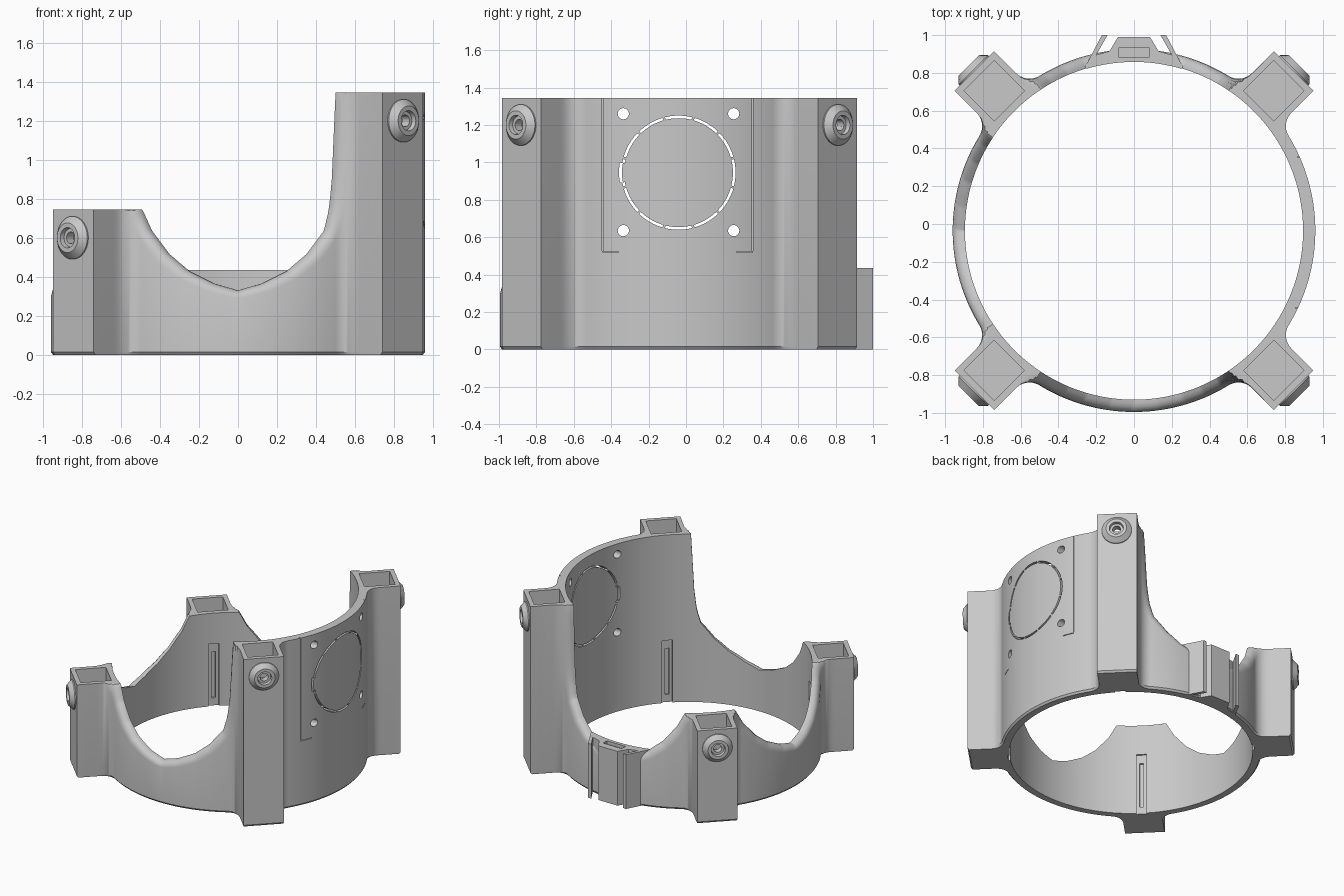
import bpy, bmesh
from math import sin, cos, radians, atan2, sqrt, pi
from mathutils import Matrix, Vector

if "Cube" in bpy.data.objects:
    bpy.data.objects.remove(bpy.data.objects["Cube"])

grey = bpy.data.materials.new("plain_grey")
grey.use_nodes = True
grey.diffuse_color = (0.58, 0.58, 0.58, 1)
grey.node_tree.nodes["Principled BSDF"].inputs["Base Color"].default_value = grey.diffuse_color

CY = -0.035                      # ring centre on y
R_IN, R_OUT = 0.895, 0.96
LOW, HIGH = 0.745, 1.345
POST_U, POST_H = 1.047, 0.148    # post distance from centre, half width
FILLET = 0.1
CENTRE = Matrix.Translation((0, CY, 0))
POSTS = [(45, HIGH), (135, LOW), (225, LOW), (315, HIGH)]


def finish(name, bm):
    bmesh.ops.recalc_face_normals(bm, faces=bm.faces)
    mesh = bpy.data.meshes.new(name)
    bm.to_mesh(mesh)
    bm.free()
    mesh.materials.append(grey)
    ob = bpy.data.objects.new(name, mesh)
    bpy.context.collection.objects.link(ob)
    return ob


def activate(ob):
    bpy.ops.object.select_all(action='DESELECT')
    ob.select_set(True)
    bpy.context.view_layer.objects.active = ob


def smooth(ob):
    activate(ob)
    bpy.ops.object.shade_smooth_by_angle(angle=radians(30))


def cut(ob, bm):
    tool = finish("cutter", bm)
    tool.hide_render = True
    mod = ob.modifiers.new("cut", 'BOOLEAN')
    mod.operation, mod.solver, mod.object = 'DIFFERENCE', 'EXACT', tool
    activate(ob)
    bpy.ops.object.modifier_apply(modifier=mod.name)
    bpy.data.objects.remove(tool)


def box(bm, lo, hi, frame=Matrix()):
    lo, hi = Vector(lo), Vector(hi)
    m = frame @ Matrix.Translation((lo + hi) / 2) @ Matrix.Diagonal((*(hi - lo), 1))
    bmesh.ops.create_cube(bm, size=1, matrix=m)


def rod(bm, r, x0, x1, y, z, frame=Matrix()):
    m = frame @ Matrix.Translation(((x0 + x1) / 2, y, z)) @ Matrix.Rotation(pi / 2, 4, 'Y')
    bmesh.ops.create_cone(bm, cap_ends=True, segments=24, radius1=r, radius2=r,
                          depth=x1 - x0, matrix=m)


def bridge(bm, a, b):
    for i in range(len(a)):
        j = (i + 1) % len(a)
        bm.faces.new((a[i], a[j], b[j], b[i]))


def prism(bm, start, end):
    a = [bm.verts.new(p) for p in start]
    b = [bm.verts.new(p) for p in end]
    bm.faces.new(a)
    bm.faces.new(b[::-1])
    bridge(bm, a, b)


def post_frame(angle):
    return CENTRE @ Matrix.Rotation(radians(angle), 4, 'Z')


# Outline of the ring with four filleted square posts on the diagonals
FACE_U = POST_U + POST_H
FIL_V = POST_H + FILLET
FIL_U = sqrt((R_OUT + FILLET) ** 2 - FIL_V ** 2)
A_CORNER = atan2(POST_H, FACE_U)
A_SIDE = atan2(POST_H, FIL_U)
A_RING = atan2(FIL_V, FIL_U)


def outer_radius(t):
    a = abs(t % (pi / 2) - pi / 4)
    if a <= A_CORNER + 1e-5:
        return FACE_U / cos(a)
    if a <= A_SIDE:
        return POST_H / sin(a)
    if a < A_RING:
        b = FIL_U * cos(a) + FIL_V * sin(a)
        c = FIL_U ** 2 + FIL_V ** 2 - FILLET ** 2
        return b - sqrt(max(b * b - c, 0))
    return R_OUT


# Scalloped rim heights
DIP = [(0, 0.33), (0.12, 0.365), (0.25, 0.43), (0.35, 0.515), (0.44, 0.635)]
RIM = {LOW: DIP + [(0.49, LOW)],
       HIGH: DIP + [(0.465, 0.74), (0.48, 0.88), (0.5, HIGH)]}


def rim(s, top):
    pts = RIM[top]
    s = max(s, 0)
    for (s0, z0), (s1, z1) in zip(pts, pts[1:]):
        if s <= s1:
            return z0 + (z1 - z0) * (s - s0) / (s1 - s0)
    return top


def rim_height(t, blend):
    # blend 0 is the inner edge, 1 the rounded-off outer edge
    x, y = R_IN * cos(t), R_IN * sin(t)
    if x > abs(y):
        return HIGH
    s = min(abs(x), abs(y))
    drop = 0.035 * min(max((0.53 - s) / 0.1, 0), 1)
    return rim(s - 0.04 * blend, HIGH if x > 0 else LOW) - drop * blend


angles = {round(radians(i / 2), 6) for i in range(720)}
for k in range(4):
    for a in (A_CORNER, A_SIDE, A_RING):
        angles |= {round((pi / 4 + k * pi / 2 + d) % (2 * pi), 6) for d in (a, -a)}
bm = bmesh.new()
loops = []
for t in sorted(angles):
    ro = outer_radius(t)
    section = [(R_IN, 0), (ro - 0.012, 0), (ro, 0.015)]
    for deg in (90, 67, 45, 22, 0):
        p = radians(deg)
        section.append((0.912 + (ro - 0.912) * sin(p), rim_height(t, 1 - cos(p))))
    section.append((R_IN, rim_height(t, 0)))
    loops.append([bm.verts.new((r * cos(t), CY + r * sin(t), z)) for r, z in section])
for a, b in zip(loops, loops[1:] + loops[:1]):
    bridge(bm, a, b)
body = finish("ring_body", bm)

# Post pockets and inner guide channels
bm = bmesh.new()
for angle, top in POSTS:
    f = post_frame(angle)
    box(bm, (POST_U - 0.113, -0.113, top - 0.28), (POST_U + 0.113, 0.113, top + 0.1), f)
    box(bm, (0.8, -0.038, -0.1), (0.908, 0.038, 0.5), f)

# Round slit with small bridges, on the tall side
PY, PZ = -0.04, 0.945


def slit(bm, a0, a1, r0, r1):
    arc = [radians(a0 + (a1 - a0) * i / 8) for i in range(9)]
    pts = [(r1, a) for a in arc] + [(r0, a) for a in reversed(arc)]
    prism(bm, *[[(x, PY + r * cos(a), PZ + r * sin(a)) for r, a in pts] for x in (0.75, 1.05)])


for k in range(12):
    mid = 30 * k
    if mid != 180:
        slit(bm, mid - 13.7, mid + 13.7, 0.291, 0.305)
slit(bm, 166.3, 170, 0.291, 0.305)
slit(bm, 170.2, 189.8, 0.302, 0.318)
slit(bm, 190, 193.7, 0.291, 0.305)
for y in (-0.335, 0.255):
    for z in (0.635, 1.26):
        rod(bm, 0.03, 0.75, 1.05, y, z)
cut(body, bm)

# Panel seams, screw holes and narrow channel slots
bm = bmesh.new()
for y, inward in ((-0.445, 1), (0.355, -1)):
    x = sqrt(R_OUT ** 2 - (y - CY) ** 2)
    box(bm, (x - 0.012, y - 0.003, 0.526), (x + 0.03, y + 0.003, HIGH + 0.1))
    ends = sorted((y, y + inward * 0.085))
    box(bm, (x - 0.012, ends[0], 0.518), (x + 0.06, ends[1], 0.523))
for angle, top in POSTS:
    f = post_frame(angle)
    rod(bm, 0.03, POST_U + 0.05, FACE_U + 0.1, 0, top - 0.145, f)
    box(bm, (0.85, -0.015, 0.06), (0.925, 0.015, 0.43), f)
cut(body, bm)
smooth(body)

# Recessed screw bosses on the outer post faces
BOSS = [(0.03, -0.01), (0.11, -0.01), (0.11, 0.008), (0.076, 0.042),
        (0.052, 0.042), (0.048, 0.018), (0.03, 0.018)]
for i, (angle, top) in enumerate(POSTS):
    f = post_frame(angle) @ Matrix.Translation((FACE_U, 0, top - 0.145))
    bm = bmesh.new()
    turns = [2 * pi * k / 40 for k in range(40)]
    rings = [[bm.verts.new(f @ Vector((h, r * cos(t), r * sin(t)))) for r, h in BOSS]
             for t in turns]
    for a, b in zip(rings, rings[1:] + rings[:1]):
        bridge(bm, a, b)
    smooth(finish("screw_boss_%d" % (i + 1), bm))

# Rear clip with flared fins and a centre block
half = [(0.26, 0.83), (0.17, 1.0), (0.14, 1.0), (0.2, 0.895), (0.13, 0.915), (0.085, 0.99)]
outline = half + [(-x, y) for x, y in reversed(half)]
for k in range(17):
    x = -0.25 + 0.5 * k / 16
    outline.append((x, CY + sqrt(0.893 ** 2 - x * x)))
bm = bmesh.new()
prism(bm, [(x, y, 0) for x, y in outline], [(x, y, 0.435) for x, y in outline])
clip = finish("rear_clip", bm)
bm = bmesh.new()
box(bm, (-0.083, 0.885, 0.41), (0.083, 0.932, 0.5))
cut(clip, bm)
smooth(clip)
